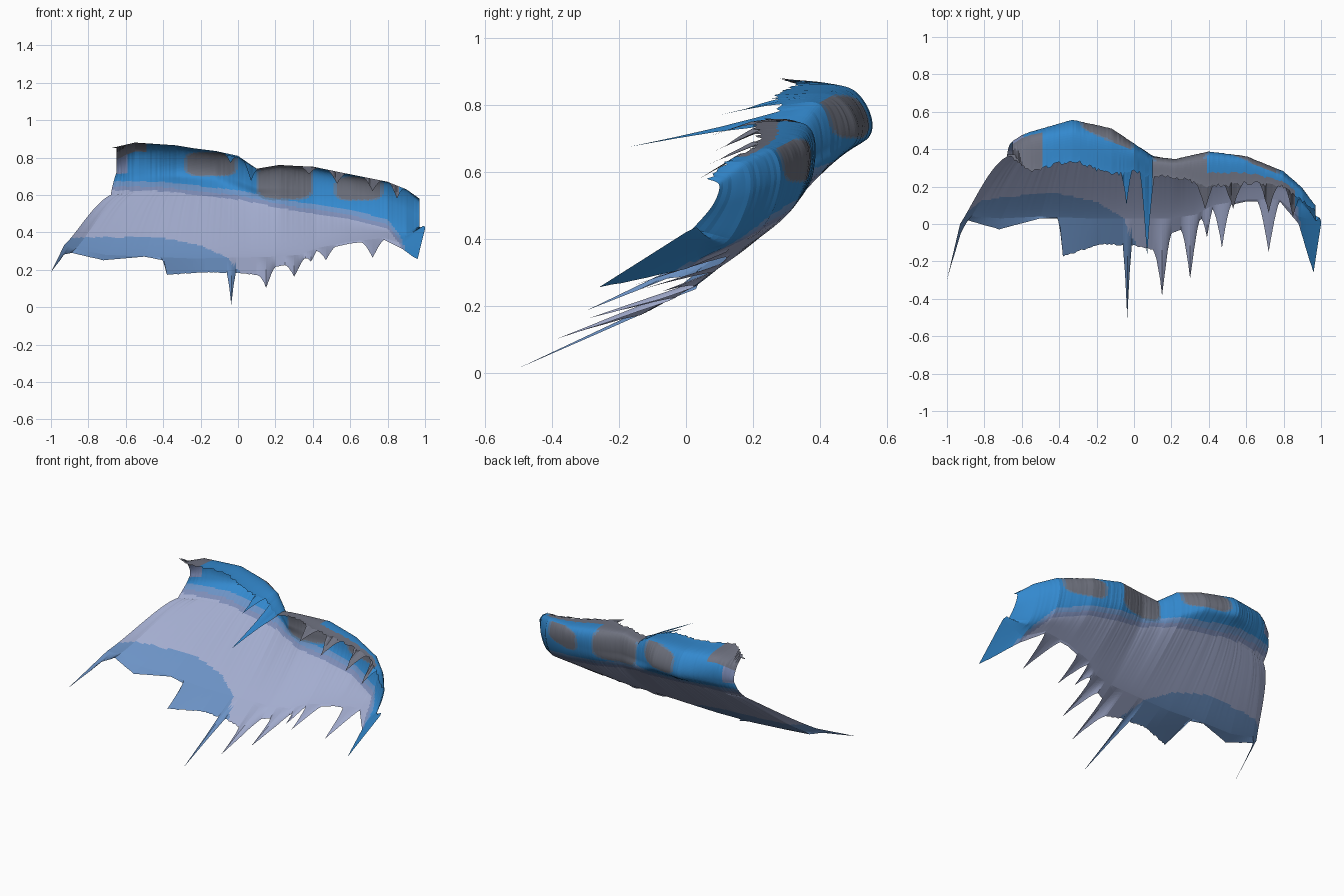
import bpy, random
from mathutils import Vector

if "Cube" in bpy.data.objects:
    bpy.data.objects.remove(bpy.data.objects["Cube"])

random.seed(4)

# Flat colours
COLORS = {
    "lilac": (0.37, 0.42, 0.63), "body blue": (0.033, 0.25, 0.62),
    "light blue": (0.15, 0.29, 0.56), "band blue": (0.21, 0.27, 0.48),
    "window grey": (0.15, 0.16, 0.20), "window rim": (0.11, 0.21, 0.36),
    "roof grey": (0.16, 0.17, 0.22),
}
NAMES = list(COLORS)
MATS = []
for n, c in COLORS.items():
    m = bpy.data.materials.new(n)
    m.diffuse_color = (*c, 1)
    m.use_nodes = True
    m.node_tree.nodes["Principled BSDF"].inputs["Base Color"].default_value = m.diffuse_color
    MATS.append(m)

# Smooth lower end of the floor: station, sideways shift, y, z
BASE = [
    (-.68, -.25, .0, .33), (-.62, -.25, .04, .31), (-.50, -.21, .03, .28),
    (-.38, -.12, .04, .27), (-.20, -.04, .03, .26), (0, 0, .03, .265),
    (.20, 0, .03, .27), (.33, 0, .05, .28), (.42, 0, .10, .315),
    (.60, 0, .13, .35), (.78, 0, .13, .37), (.88, 0, .04, .34), (.97, .03, .01, .425),
]
# Torn outer edge of the floor: station, sideways shift, y, z
EDGE = [
    (-.68, -.32, -.31, .18), (-.65, -.28, -.06, .28), (-.62, -.27, .02, .29),
    (-.50, -.22, -.03, .25), (-.38, -.12, .03, .27), (-.32, -.08, .03, .25),
    (-.31, -.07, -.18, .17), (-.15, -.03, -.11, .185), (0, 0, -.12, .18),
    (.10, 0, -.14, .17), (.18, 0, -.06, .21), (.33, 0, 0, .24),
    (.42, 0, .08, .30), (.60, 0, .12, .34), (.78, 0, .12, .36),
    (.88, 0, .0, .31), (.95, .01, -.27, .25), (.97, .03, 0, .42),
]
# Wall sections: station, then y, z of sill, back, top and roof edge
WALL = [
    (-.68, .36, .60, .44, .72, .42, .80, .38, .85),
    (-.55, .40, .61, .49, .73, .46, .85, .28, .88),
    (-.33, .43, .62, .555, .72, .50, .845, .34, .865),
    (-.12, .41, .60, .51, .71, .45, .825, .26, .83),
    (.00, .38, .57, .43, .68, .40, .80, .28, .80),
    (.10, .33, .54, .36, .64, .34, .73, .25, .74),
    (.22, .30, .52, .345, .64, .33, .745, .25, .76),
    (.40, .33, .51, .385, .63, .36, .74, .20, .75),
    (.60, .31, .48, .36, .61, .34, .70, .22, .71),
    (.80, .23, .44, .28, .57, .26, .66, .20, .67),
    (.90, .13, .40, .19, .53, .18, .62, .12, .63),
    (.97, .02, .43, .08, .50, .10, .56, .07, .58),
]
# Ragged spikes: station, half width, tip y, tip z
FLOOR_SPIKES = [(-.03, .02, -.53, .0), (.15, .05, -.39, .10), (.30, .05, -.30, .16),
                (.39, .03, -.08, .24), (.47, .05, -.13, .25), (.72, .06, -.16, .26)]
ROOF_SPIKES = [(-.04, .03, .10, .77), (.07, .04, -.17, .675), (.38, .05, .08, .71),
               (.53, .05, .08, .66), (.72, .05, .06, .62), (.85, .04, .04, .58)]
# Windows: centre x, z and half sizes
WINDOWS = [(-.145, .765, .13, .06), (.25, .668, .14, .088), (.645, .635, .12, .06)]
# Height of the lilac/blue line and of the lower blue patch along x
SILL_LINE = [(-1, .63), (-.4, .62), (0, .575), (.3, .515), (.6, .47),
             (.8, .42), (.87, .33), (.92, .18)]
PATCH_LINE = [(-1, .37), (-.7, .375), (-.4, .37), (-.2, .33), (-.05, .26), (.05, .14), (.06, 0)]


def lerp_table(table, x):
    if x <= table[0][0]:
        return table[0][1:]
    for a, b in zip(table, table[1:]):
        if x <= b[0]:
            t = (x - a[0]) / (b[0] - a[0])
            return [p + (q - p) * t for p, q in zip(a[1:], b[1:])]
    return table[-1][1:]


def spiked(p, u, spikes):
    for s, w, y, z in spikes:
        d = abs(u - s)
        if d < w:
            p = p.lerp(Vector((y, z)), (1 - d / w) ** 1.4)
    return p


def catmull(p, i, t):
    a, b, c, d = p[i:i + 4]
    return 0.5 * (2 * b + (c - a) * t + (2 * a - 5 * b + 4 * c - d) * t * t
                  + (3 * b - 3 * c + d - a) * t ** 3)


def make_column(u):
    """Cross-section: spline points, sideways shifts and the two torn tips."""
    shift, by, bz = lerp_table(BASE, u)
    tip_shift, fy, fz = lerp_table(EDGE, u)
    w = lerp_table(WALL, u)
    pts = [Vector((by, bz))] + [Vector(w[i:i + 2]) for i in (0, 2, 4, 6)]
    low = spiked(Vector((fy, fz)), u, FLOOR_SPIKES)
    low += (low - pts[0]) * random.uniform(-.05, .0)
    pts[4].x += random.uniform(-.012, .012)
    high = spiked(pts[4], u, ROOF_SPIKES)
    jitter = random.uniform(-.001, .001)
    for p in pts[1:4]:
        p.x += jitter
    pts = [pts[0] - Vector((.3, .14))] + pts + [2 * pts[4] - pts[3]]
    return u, shift, tip_shift, pts, low, high


def point(col, v):
    """v: -1..0 torn floor edge, 0..1 floor, 1..3 wall, 3..4 roof, 4..5 roof spikes."""
    u, shift, tip_shift, pts, low, high = col
    if v < 0:
        p = pts[1].lerp(low, -v)
        return u + shift + (tip_shift - shift) * -v, p.x, p.y
    if v > 4:
        p = pts[5].lerp(high, v - 4)
        return u, p.x, p.y
    i = min(int(v), 3)
    p = catmull(pts, i, v - i)
    end = .03 * max(0, min(1, (-.6 - u) / .08)) * max(0, min(1, v - 1))
    return u + shift * max(0, 1 - v) ** .85 + end, p.x, p.y


def color_rule(x, z, v):
    if v > 1.2:
        for cx, cz, hx, hz in WINDOWS:
            r = ((x - cx) / hx) ** 4 + ((z - cz) / hz) ** 4
            if v < 3.1 and r < 1.0:
                return "window grey"
            if v < 3.1 and r < 1.45:
                return "window rim"
    if x < -.49 and v > 2.8:
        return "roof grey"
    if x < -.59 and v > 1.9:
        return "band blue"
    if .1 < x < .39 and v > 2.8 or .39 <= x < .86 and v > 3.6:
        return "roof grey"
    if z < lerp_table(PATCH_LINE, x)[0] and x < .06:
        return "light blue"
    over = z - lerp_table(SILL_LINE, x)[0]
    if v > 2 or over > .05:
        return "body blue"
    return "lilac" if over < 0 else "band blue" if over < .022 else "light blue"


def sheet(name, columns, v0, v1, rows):
    """Thin surface over all columns between two profile positions."""
    params = [v0 + (v1 - v0) * j / rows for j in range(rows + 1)]
    verts = [point(c, v) for c in columns for v in params]
    n = rows + 1
    faces, mats = [], []
    for c in range(len(columns) - 1):
        # no faces where the torn edge has no spike
        a, b = (Vector(verts[k * n + rows]) - Vector(verts[k * n]) for k in (c, c + 1))
        if a.length < 1e-4 and b.length < 1e-4:
            continue
        for j in range(rows):
            k = c * n + j
            f = (k, k + n, k + n + 1, k + 1)
            faces.append(f)
            mid = [sum(verts[q][i] for q in f) / 4 for i in (0, 2)]
            mats.append(NAMES.index(color_rule(*mid, (params[j] + params[j + 1]) / 2)))
    me = bpy.data.meshes.new(name)
    me.from_pydata(verts, [], faces)
    for m in MATS:
        me.materials.append(m)
    for p, k in zip(me.polygons, mats):
        p.material_index = k
    ob = bpy.data.objects.new(name, me)
    bpy.context.collection.objects.link(ob)


cols = [make_column(round(-.68 + .01 * i, 2)) for i in range(166)]
sheet("torn_floor_edge", cols, -1, 0, 12)      # ragged lower edge
sheet("sloping_floor_sheet", cols, 0, 1, 44)   # lower slope
sheet("window_wall", cols, 1, 3, 40)           # curved side wall with windows
sheet("roof_flap", cols, 3, 4, 12)             # roof folding forward
sheet("roof_spikes", cols, 4, 5, 6)            # torn roof edge
